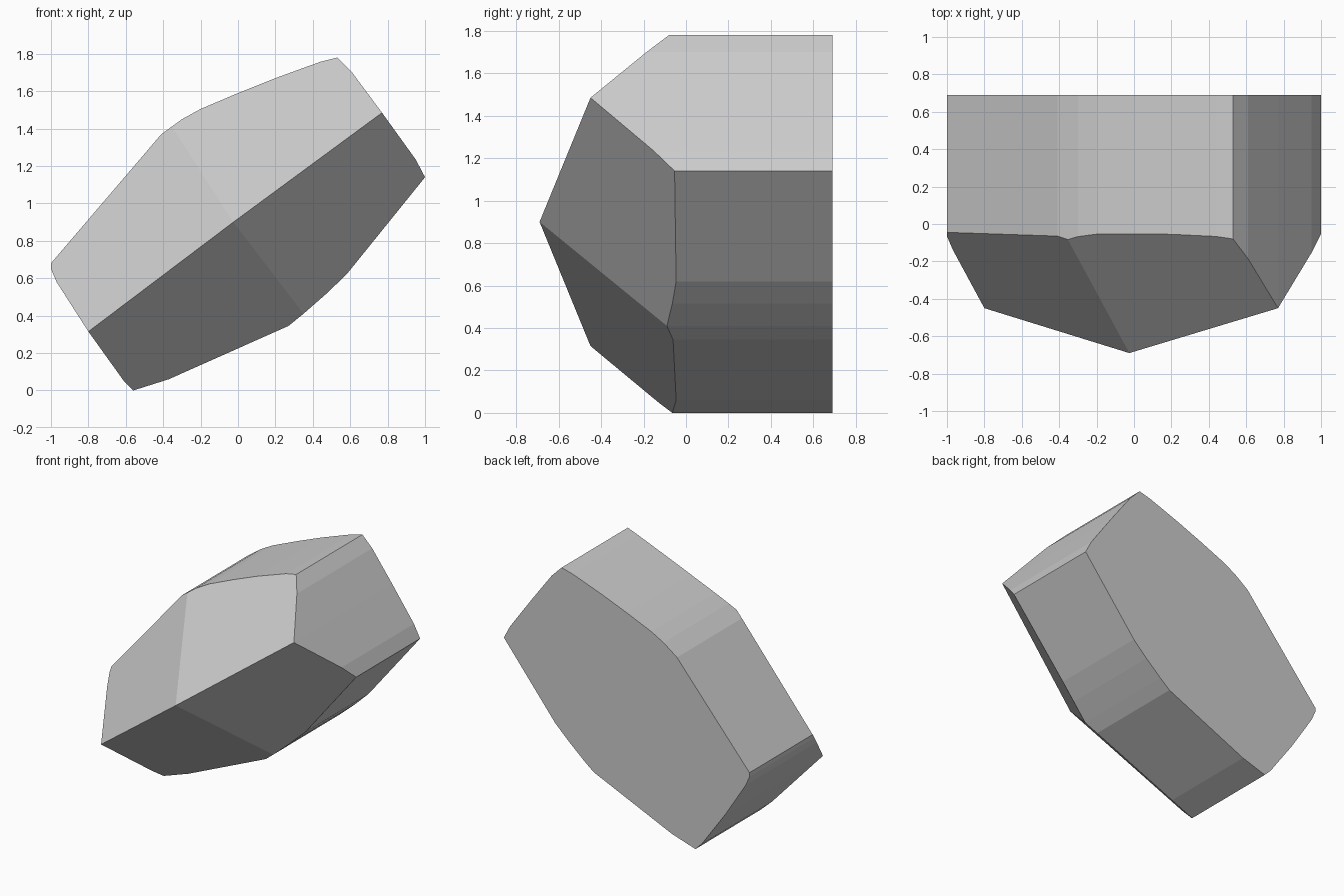
import bpy, bmesh
from mathutils import Vector

if "Cube" in bpy.data.objects:
    bpy.data.objects.remove(bpy.data.objects["Cube"])

# Outline of the block seen from the front (x, z)
outline = [(-.56, 0), (-.37, .06), (.27, .345), (.35, .41), (.47, .515), (.58, .62),
           (1, 1.14), (.95, 1.235), (.77, 1.485), (.61, 1.7), (.53, 1.78),
           (.44, 1.757), (.2, 1.67), (0, 1.59), (-.2, 1.505), (-.3, 1.45), (-.41, 1.37),
           (-1, .68), (-1, .65), (-.97, .58), (-.8, .315), (-.61, .05)]
BACK, FRONT = .69, -.9

# Straight prism through the depth
bm = bmesh.new()
face = bm.faces.new([bm.verts.new((x, BACK, z)) for x, z in outline])
side = bmesh.ops.extrude_face_region(bm, geom=[face], use_keep_orig=True)
verts = [g for g in side["geom"] if isinstance(g, bmesh.types.BMVert)]
bmesh.ops.translate(bm, verts=verts, vec=(0, FRONT - BACK, 0))

# Four sloping front facets meeting at the apex
apex = Vector((-.025, -.69, .9))
ridge = [Vector((-.8, -.45, .315)), Vector((.77, -.45, 1.485))]
valley = [Vector((-.35, -.09, 1.405)), Vector((.35, -.09, .41))]
for r in ridge:
    for v in valley:
        n = (r - apex).cross(v - apex).normalized()
        if n.y > 0:
            n = -n
        cut = bmesh.ops.bisect_plane(bm, geom=bm.verts[:] + bm.edges[:] + bm.faces[:],
                                     plane_co=apex, plane_no=n, dist=1e-5, clear_outer=True)
        bmesh.ops.holes_fill(bm, edges=[e for e in bm.edges if e.is_boundary], sides=0)

bmesh.ops.remove_doubles(bm, verts=bm.verts[:], dist=1e-4)
bmesh.ops.recalc_face_normals(bm, faces=bm.faces[:])
mesh = bpy.data.meshes.new("faceted_block")
bm.to_mesh(mesh)
bm.free()
block = bpy.data.objects.new("faceted_block", mesh)
bpy.context.collection.objects.link(block)
